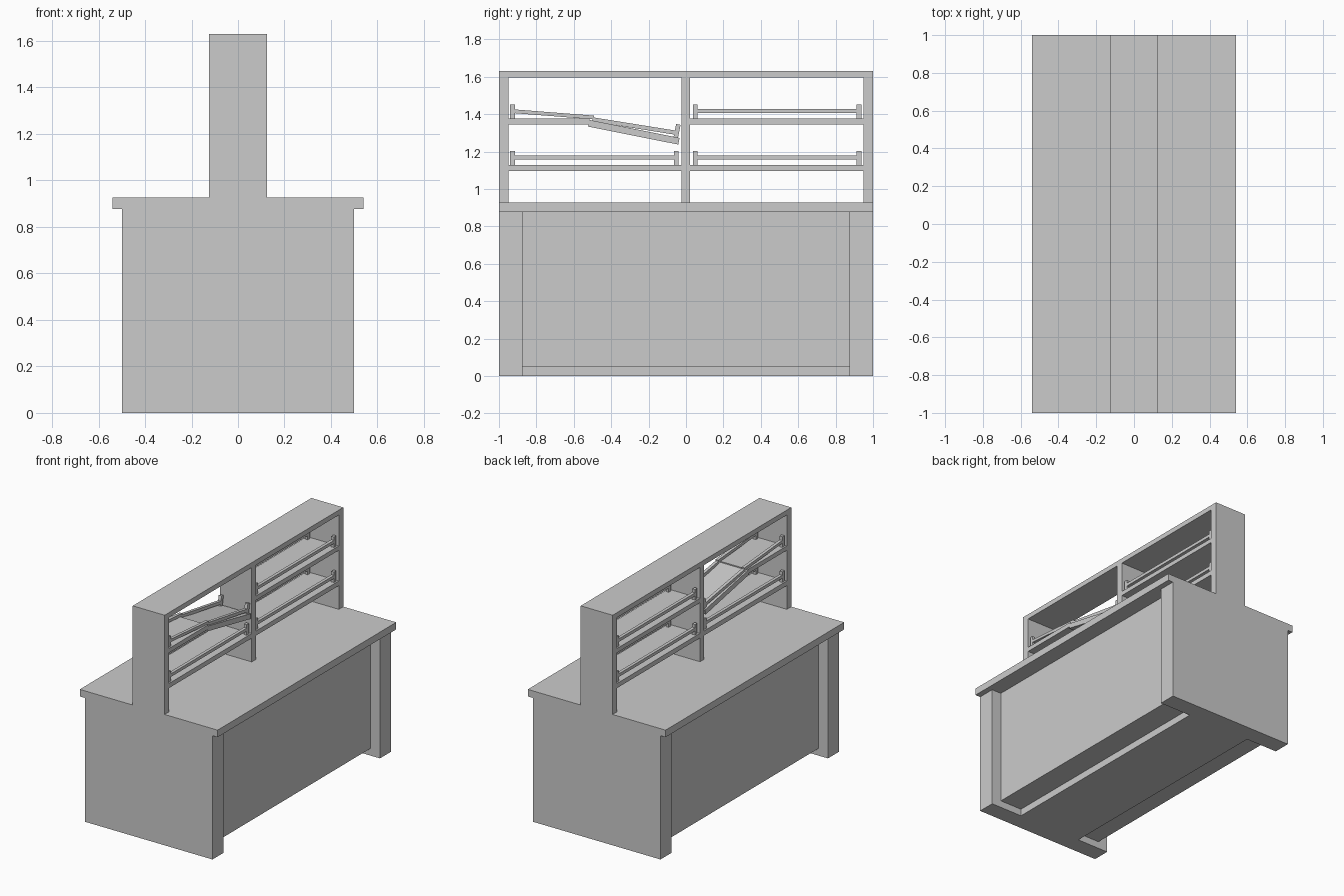
import bpy
from math import atan2, hypot
from mathutils import Matrix, Vector

if "Cube" in bpy.data.objects:
    bpy.data.objects.remove(bpy.data.objects["Cube"])


def box(name, x, y, z, rot=0.0):
    """Box from (min, max) ranges, optionally tilted about x around its centre."""
    c = Vector([(r[0] + r[1]) / 2 for r in (x, y, z)])
    bpy.ops.mesh.primitive_cube_add(size=1, location=c, rotation=(rot, 0, 0))
    ob = bpy.context.object
    ob.name = name
    s = [r[1] - r[0] for r in (x, y, z)]
    ob.data.transform(Matrix.Diagonal((*s, 1)))
    return ob


def bar(name, x, a, b, t):
    """Bar of thickness t running from a to b, both (y, z) points."""
    dy, dz = b[0] - a[0], b[1] - a[1]
    cy, cz, n = (a[0] + b[0]) / 2, (a[1] + b[1]) / 2, hypot(dy, dz)
    return box(name, x, (cy - n / 2, cy + n / 2), (cz - t / 2, cz + t / 2), atan2(dz, dy))


def rail_x(s):
    return tuple(sorted((s * 0.092, s * 0.114)))


W = (-0.125, 0.125)

# Bench: end legs, recessed cabinet, plinth, worktop
for s, side in ((-1, "front"), (1, "back")):
    box(side + "_end_panel", (-0.5, 0.5), sorted((s * 0.875, s)), (0, 0.88))
box("cabinet_body", (-0.425, 0.425), (-0.875, 0.875), (0.05, 0.88))
box("plinth", (-0.25, 0.25), (-0.875, 0.875), (0, 0.05))
box("worktop", (-0.54, 0.54), (-1, 1), (0.877, 0.927))

# Shelf frame
for s, side in ((-1, "front"), (1, "back")):
    box(side + "_upright", W, sorted((s * 0.95, s)), (0.927, 1.595))
box("middle_upright", W, (-0.025, 0.022), (0.927, 1.595))
box("top_board", W, (-1, 1), (1.595, 1.63))

# Shelves
box("lower_shelf_front", W, (-0.95, -0.025), (1.095, 1.128))
box("lower_shelf_back", W, (0.022, 0.95), (1.095, 1.128))
box("upper_shelf_back", W, (0.022, 0.95), (1.345, 1.376))
box("upper_shelf_stub", W, (-0.95, -0.515), (1.345, 1.376))
bar("broken_shelf", W, (-0.52, 1.351), (-0.038, 1.255), 0.036)

# Intact guard rails along both edges
for y0, y1, z, label in ((-0.94, -0.04, 1.128, "lower_front"),
                         (0.037, 0.937, 1.128, "lower_back"),
                         (0.037, 0.937, 1.376, "upper_back")):
    for s in (-1, 1):
        x = rail_x(s)
        box(label + "_rail", x, (y0 + 0.02, y1 - 0.02), (z + 0.029, z + 0.051))
        for y in (y0, y1 - 0.025):
            box(label + "_rail_post", x, (y, y + 0.025), (z, z + 0.075))

# Broken guard rails on the snapped shelf
for s in (-1, 1):
    x = rail_x(s)
    box("broken_rail_post", x, (-0.94, -0.915), (1.376, 1.451))
    bar("broken_rail_upper", x, (-0.93, 1.416), (-0.493, 1.382), 0.02)
    bar("broken_rail_lower", x, (-0.5, 1.372), (-0.045, 1.299), 0.022)
    bar("tilted_rail_post", x, (-0.056, 1.27), (-0.041, 1.345), 0.024)
